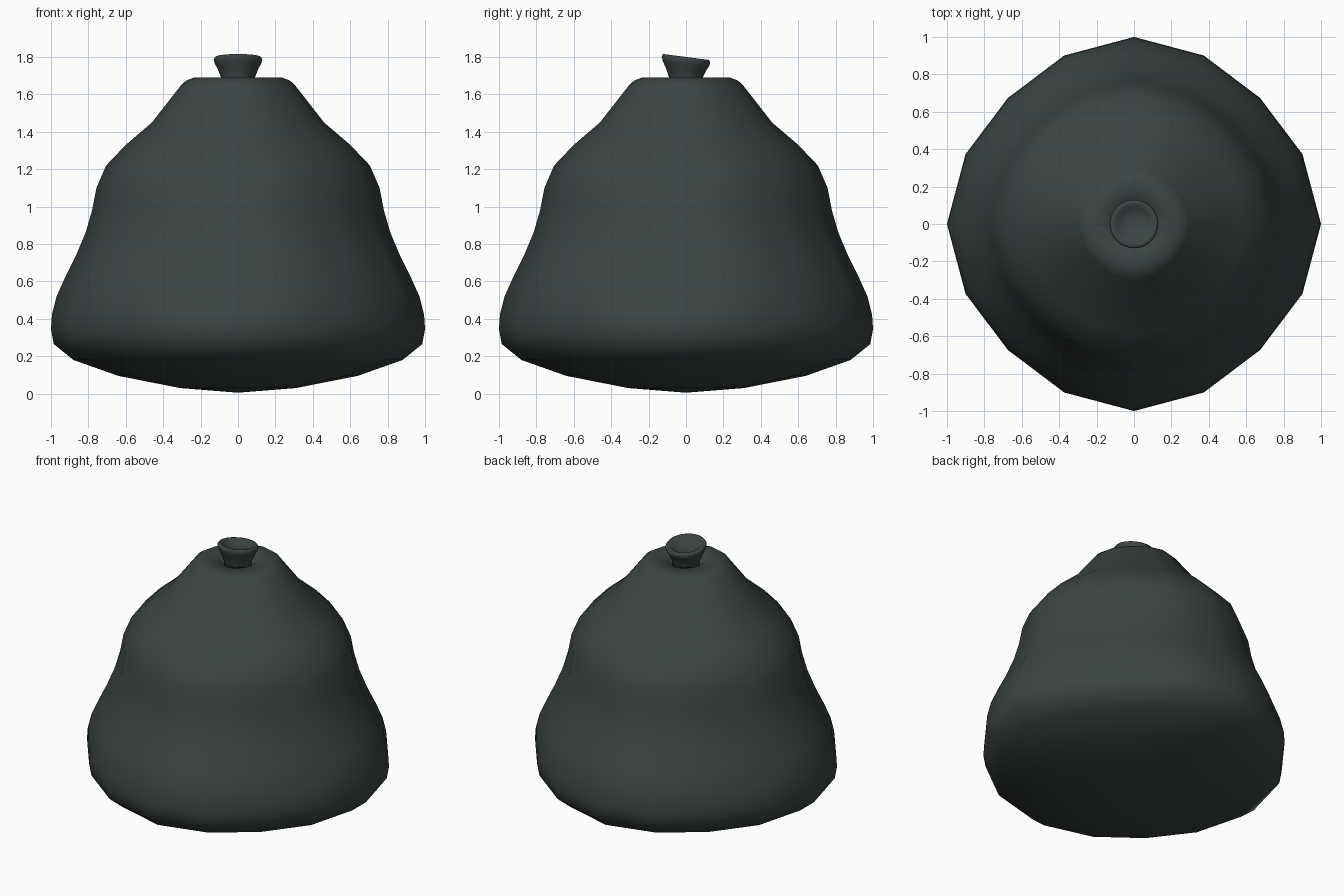
import bpy, bmesh, math

if "Cube" in bpy.data.objects:
    bpy.data.objects.remove(bpy.data.objects["Cube"])

mat = bpy.data.materials.new("dark_slate")
mat.diffuse_color = (0.045, 0.058, 0.056, 1)
mat.use_nodes = True
mat.node_tree.nodes["Principled BSDF"].inputs["Base Color"].default_value = mat.diffuse_color


def lathe(name, profile, sides, radius_rule=lambda i: 1.0, shape=lambda r, a, z: z):
    """Revolve a bottom-to-top (radius, z) profile; zero radius makes a pole."""
    bm = bmesh.new()
    rings = []
    for r, z in profile:
        ring = []
        for i in range(1 if r == 0 else sides):
            a = 2 * math.pi * i / sides
            q = r * radius_rule(i)
            ring.append(bm.verts.new((q * math.cos(a), q * math.sin(a), shape(r, a, z))))
        rings.append(ring)
    for lo, hi in zip(rings, rings[1:]):
        for i in range(sides):
            j = (i + 1) % sides
            if len(lo) == 1:
                bm.faces.new((lo[0], hi[j], hi[i]))
            elif len(hi) == 1:
                bm.faces.new((lo[i], lo[j], hi[0]))
            else:
                bm.faces.new((lo[i], lo[j], hi[j], hi[i]))
    bmesh.ops.recalc_face_normals(bm, faces=bm.faces)
    for f in bm.faces:
        f.smooth = True
    me = bpy.data.meshes.new(name)
    bm.to_mesh(me)
    bm.free()
    me.materials.append(mat)
    ob = bpy.data.objects.new(name, me)
    bpy.context.collection.objects.link(ob)
    return ob


# Bell-shaped body with rounded base, slightly squared 16-sided section
body = [(0, 0.005), (0.31, 0.03), (0.64, 0.095), (0.88, 0.18), (0.985, 0.265),
        (1.0, 0.345), (0.995, 0.42), (0.97, 0.52), (0.925, 0.62), (0.87, 0.73),
        (0.815, 0.86), (0.78, 0.98), (0.757, 1.10), (0.705, 1.22), (0.60, 1.33),
        (0.46, 1.45), (0.30, 1.655), (0.275, 1.675), (0.235, 1.69), (0.12, 1.685),
        (0.105, 1.66), (0, 1.66)]
lathe("body", body, 16, lambda i: (1.0, 0.975, 0.953, 0.975)[i % 4])

# Flared knob with a dished, slightly tilted top
knob = [(0, 1.65), (0.088, 1.65), (0.09, 1.69), (0.108, 1.735), (0.124, 1.765),
        (0.13, 1.788), (0.122, 1.80), (0.105, 1.798), (0.085, 1.78), (0.05, 1.765), (0, 1.76)]
lathe("knob", knob, 32,
      shape=lambda r, a, z: z - 0.13 * r * math.sin(a) * min(1, max(0, (z - 1.69) / 0.09)))
